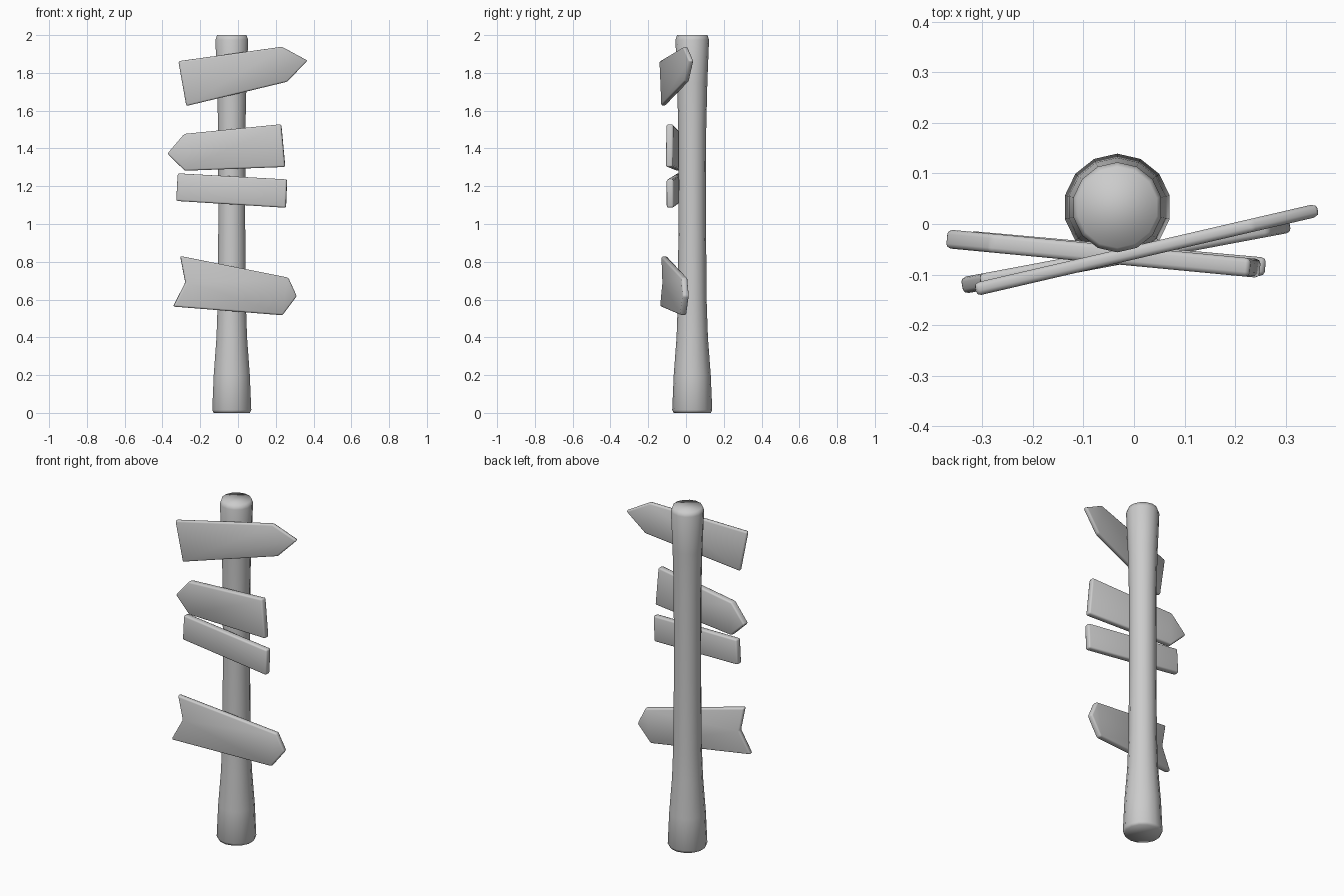
import bpy, bmesh, math
from mathutils import Vector

cube = bpy.data.objects.get("Cube")
if cube:
    bpy.data.objects.remove(cube)

grey = bpy.data.materials.new("plain grey")
grey.use_nodes = True
colour = (0.6, 0.6, 0.6, 1)
grey.diffuse_color = colour
grey.node_tree.nodes["Principled BSDF"].inputs["Base Color"].default_value = colour


def finish(name, bm):
    bmesh.ops.recalc_face_normals(bm, faces=bm.faces)
    for face in bm.faces:
        face.smooth = True
    mesh = bpy.data.meshes.new(name)
    bm.to_mesh(mesh)
    bm.free()
    mesh.materials.append(grey)
    obj = bpy.data.objects.new(name, mesh)
    bpy.context.collection.objects.link(obj)
    return obj


def make_post(profile, centre, sides):
    """Lathe a (radius, height) profile into a faceted post."""
    bm = bmesh.new()
    rings = []
    for radius, z in profile:
        ring = []
        for i in range(sides):
            a = math.pi / 2 + math.tau * i / sides
            ring.append(bm.verts.new((centre[0] + radius * math.cos(a),
                                      centre[1] + radius * math.sin(a), z)))
        rings.append(ring)
    for low, high in zip(rings, rings[1:]):
        for i in range(sides):
            j = (i + 1) % sides
            bm.faces.new((low[i], low[j], high[j], high[i]))
    bm.faces.new(rings[0])
    bm.faces.new(rings[-1])
    return finish("post", bm)


def make_board(name, outline, y_mid, slope, thickness):
    """Extrude a front outline (x, z) lying on a turned plane, with softened edges."""
    bm = bmesh.new()
    back = Vector((-slope, 1, 0)).normalized() * thickness
    front = [bm.verts.new((x, y_mid + slope * x, z)) for x, z in outline]
    face = bm.faces.new(front)
    extruded = bmesh.ops.extrude_face_region(bm, geom=[face], use_keep_orig=True)
    moved = [v for v in extruded["geom"] if isinstance(v, bmesh.types.BMVert)]
    bmesh.ops.translate(bm, verts=moved, vec=back)
    bmesh.ops.recalc_face_normals(bm, faces=bm.faces)
    bmesh.ops.bevel(bm, geom=list(bm.edges), offset=0.009, segments=2,
                    profile=0.5, affect='EDGES')
    return finish(name, bm)


# Post: flared foot, slim waist, slightly wider head with a chamfered rim
make_post([(0.098, 0), (0.106, 0.015), (0.098, 0.2), (0.083, 0.4), (0.076, 0.6),
           (0.073, 1.0), (0.074, 1.5), (0.08, 1.75), (0.089, 1.975), (0.08, 2.0)],
          (-0.033, 0.033), 14)

# Boards, from top to bottom
make_board("top_arrow_board",
           [(-0.312, 1.862), (0.235, 1.938), (0.37, 1.865), (0.262, 1.753), (-0.27, 1.625)],
           -0.07, 0.232, 0.026)
make_board("left_arrow_board",
           [(-0.375, 1.372), (-0.285, 1.477), (0.227, 1.528), (0.248, 1.302), (-0.282, 1.282)],
           -0.083, -0.095, 0.037)
make_board("plain_board",
           [(-0.32, 1.268), (0.258, 1.236), (0.252, 1.086), (-0.328, 1.122)],
           -0.08, -0.09, 0.037)
make_board("notched_arrow_board",
           [(-0.302, 0.83), (0.268, 0.716), (0.313, 0.618), (0.237, 0.517),
            (-0.34, 0.563), (-0.275, 0.69)],
           -0.075, 0.188, 0.033)
